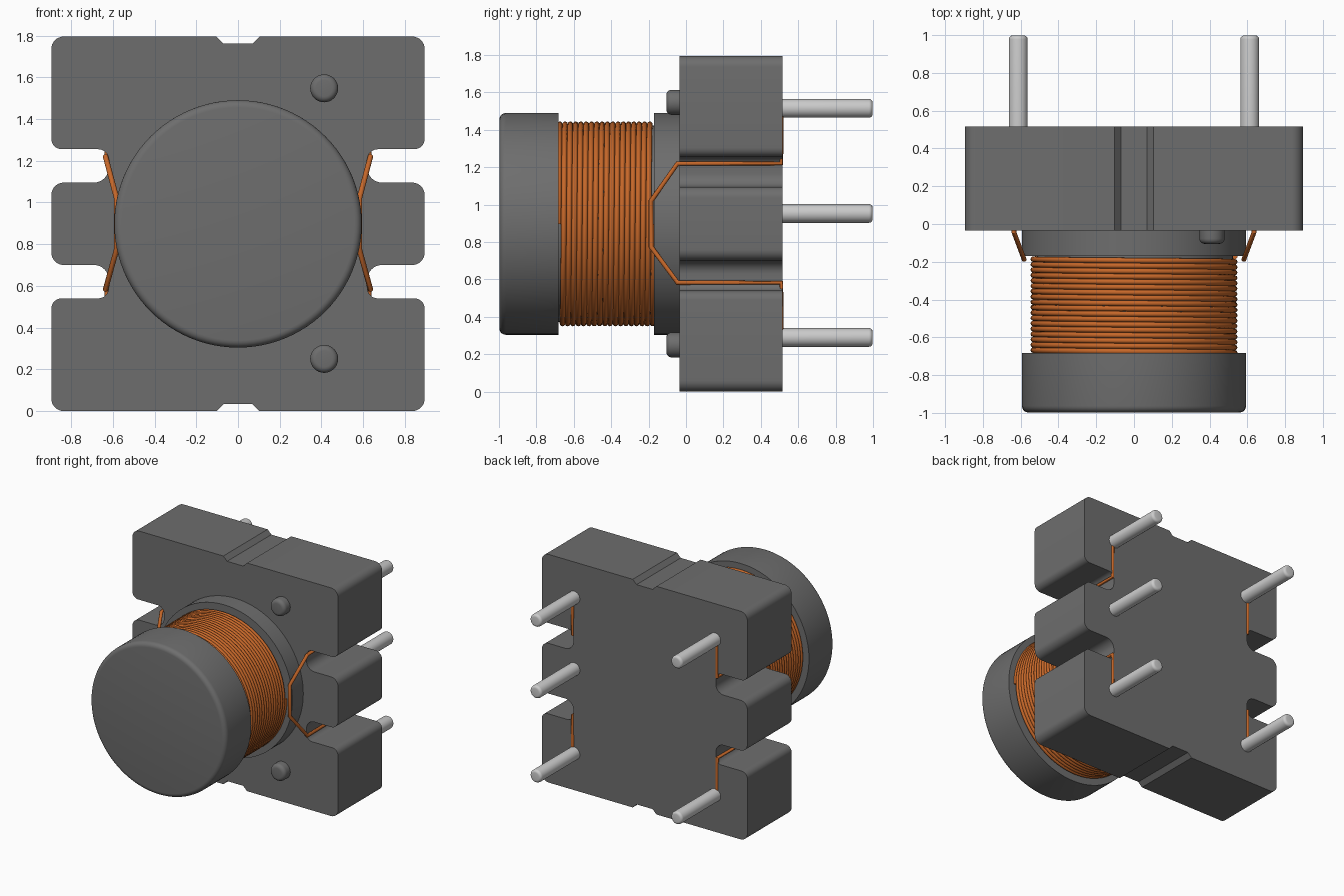
import bpy, bmesh
from math import sin, cos, pi, radians
from mathutils import Vector

if "Cube" in bpy.data.objects:
    bpy.data.objects.remove(bpy.data.objects["Cube"])

CZ = 0.897  # height of the drum axis


def material(name, color):
    mat = bpy.data.materials.new(name)
    mat.diffuse_color = (*color, 1)
    mat.use_nodes = True
    mat.node_tree.nodes["Principled BSDF"].inputs["Base Color"].default_value = mat.diffuse_color
    return mat


copper = material("copper", (0.56, 0.135, 0.022))
ferrite = material("dark_grey", (0.155, 0.155, 0.155))


def finish(ob):
    bpy.ops.object.select_all(action='DESELECT')
    ob.select_set(True)
    bpy.context.view_layer.objects.active = ob
    if ob.type == 'CURVE':
        bpy.ops.object.convert(target='MESH')
    bpy.ops.object.shade_smooth_by_angle(angle=radians(35))


def add_mesh(name, bm, mat=None):
    bmesh.ops.recalc_face_normals(bm, faces=bm.faces)
    me = bpy.data.meshes.new(name)
    bm.to_mesh(me)
    bm.free()
    if mat:
        me.materials.append(mat)
    ob = bpy.data.objects.new(name, me)
    bpy.context.collection.objects.link(ob)
    finish(ob)


def rounded(points, steps=8):
    """Round the corners of a closed outline of (u, v, radius) points."""
    out = []
    for i, (u, v, r) in enumerate(points):
        p = Vector((u, v))
        if r == 0:
            out.append(p)
            continue
        a = (Vector(points[i - 1][:2]) - p).normalized()
        b = (Vector(points[(i + 1) % len(points)][:2]) - p).normalized()
        for k in range(steps + 1):  # all rounded corners are square
            t = k / steps * pi / 2
            out.append(p + a * r * (1 - sin(t)) + b * r * (1 - cos(t)))
    return out


def lathe(name, profile, x, z, segments, mat=None):
    """Turn a (radius, y) outline around a y-parallel axis."""
    bm = bmesh.new()
    vs = [bm.verts.new((x + p[0], p[1], z)) for p in rounded(profile, 5)]
    es = [bm.edges.new(pair) for pair in zip(vs, vs[1:])]
    bmesh.ops.spin(bm, geom=vs + es, cent=(x, 0, z), axis=(0, 1, 0),
                   angle=2 * pi, steps=segments, use_duplicate=False)
    bmesh.ops.remove_doubles(bm, verts=bm.verts, dist=1e-5)
    add_mesh(name, bm, mat)


def wire(name, points, radius):
    cu = bpy.data.curves.new(name, 'CURVE')
    cu.dimensions = '3D'
    cu.bevel_depth = radius
    cu.bevel_resolution = 4
    cu.use_fill_caps = True
    sp = cu.splines.new('POLY')
    sp.points.add(len(points) - 1)
    for p, co in zip(sp.points, points):
        p.co = (*co, 1)
    cu.materials.append(copper)
    ob = bpy.data.objects.new(name, cu)
    bpy.context.collection.objects.link(ob)
    finish(ob)


# Base plate: slotted and notched outline, mirrored in x and extruded along y
half = [(0.07, 0.033, 0), (0.103, 0, 0), (0.895, 0, 0.06), (0.895, 0.54, 0.05),
        (0.62, 0.54, 0.05), (0.62, 0.70, 0.07), (0.895, 0.70, 0.06)]
half += [(x, 1.795 - z, r) for x, z, r in reversed(half)]
outline = rounded(half + [(-x, z, r) for x, z, r in reversed(half)])
bm = bmesh.new()
front, back = ([bm.verts.new((p.x, y, p.y)) for p in outline] for y in (-0.035, 0.515))
bm.faces.new(front)
bm.faces.new(back)
for i in range(len(outline)):
    bm.faces.new((front[i - 1], front[i], back[i], back[i - 1]))
add_mesh("base_plate", bm, ferrite)

# Drum core with two flanges
lathe("drum_core", [(0, -0.998, 0), (0.593, -0.998, 0.035), (0.593, -0.682, 0),
                    (0.525, -0.682, 0), (0.525, -0.17, 0), (0.593, -0.17, 0),
                    (0.593, -0.02, 0), (0, -0.02, 0)], 0, CZ, 96, ferrite)

# Copper winding, its ends running into the flanges
turns, per = 18, 64
coil = []
for i in range(turns * per + 1):
    a = 2 * pi * i / per
    coil.append((0.533 * cos(a), -0.682 + 0.510 * i / (turns * per), CZ + 0.533 * sin(a)))
wire("winding", coil, 0.0145)

# Lead wires through the side slots to the pins
for side, s in (("left", -1), ("right", 1)):
    path = [(0.628, 0.51, 1.51), (0.628, 0.51, 1.22), (0.635, -0.045, 1.22),
            (0.582, -0.187, 1.02), (0.582, -0.187, 0.775), (0.635, -0.045, 0.583),
            (0.628, 0.51, 0.583), (0.628, 0.51, 0.29)]
    wire(side + "_lead_wire", [(s * x, y, z) for x, y, z in path], 0.013)

# Pins: three on the right, two on the left
for i, (x, z) in enumerate([(0.613, 1.515), (0.613, 0.953), (0.613, 0.29),
                            (-0.613, 1.515), (-0.613, 0.29)]):
    lathe(f"pin_{i + 1}", [(0, 0.45, 0), (0.05, 0.45, 0), (0.05, 0.998, 0.02),
                           (0, 0.998, 0)], x, z, 32)

# Locating bumps on the front of the plate
for name, z in (("upper_bump", 1.547), ("lower_bump", 0.25)):
    lathe(name, [(0, -0.105, 0), (0.067, -0.105, 0.028), (0.067, -0.02, 0),
                 (0, -0.02, 0)], 0.413, z, 32, ferrite)
